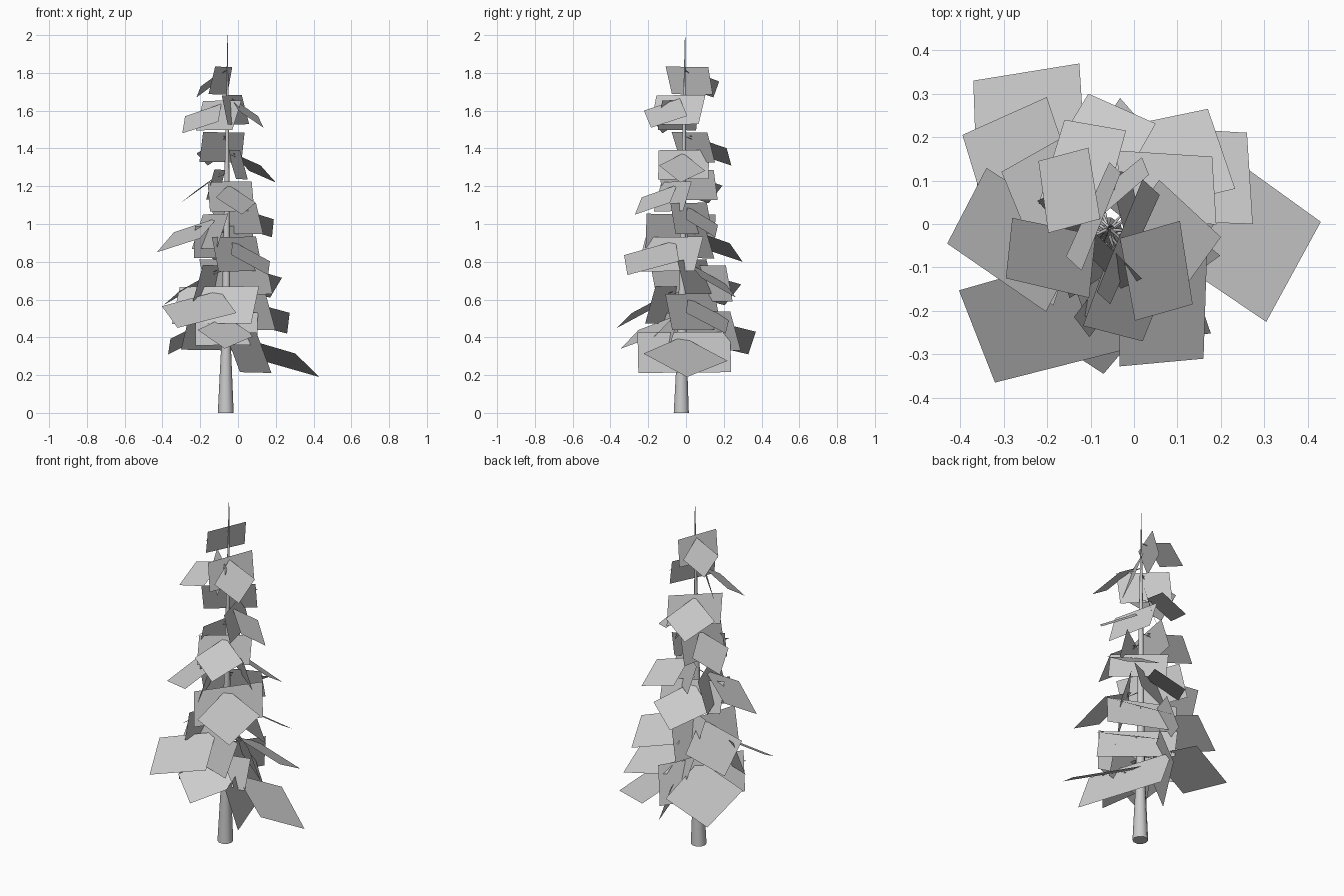
import bpy, bmesh, math
from mathutils import Vector

cube = bpy.data.objects.get("Cube")
if cube:
    bpy.data.objects.remove(cube, do_unlink=True)

grey = bpy.data.materials.new("plain_grey")
grey.use_nodes = True
grey.diffuse_color = (0.6, 0.6, 0.6, 1)
grey.node_tree.nodes["Principled BSDF"].inputs["Base Color"].default_value = (0.6, 0.6, 0.6, 1)

TRUNK_FOOT = Vector((-0.065, -0.025, 0))
TRUNK_TOP = Vector((-0.055, -0.005, 2))


def trunk_point(z):
    return TRUNK_FOOT.lerp(TRUNK_TOP, z / TRUNK_TOP.z)


def make_object(name, bm):
    mesh = bpy.data.meshes.new(name)
    bm.to_mesh(mesh)
    bm.free()
    mesh.materials.append(grey)
    obj = bpy.data.objects.new(name, mesh)
    bpy.context.collection.objects.link(obj)
    return obj


def add_tube(bm, rings, sides):
    """Loft a closed tube through (centre, radius) rings."""
    loops = []
    for centre, radius in rings:
        angles = [math.tau * i / sides for i in range(sides)]
        loops.append([bm.verts.new(centre + Vector((math.cos(a), math.sin(a), 0)) * radius)
                      for a in angles])
    for low, high in zip(loops, loops[1:]):
        for i in range(sides):
            j = (i + 1) % sides
            bm.faces.new((low[i], low[j], high[j], high[i])).smooth = True
    bm.faces.new(loops[0][::-1])
    bm.faces.new(loops[-1])


# Tapered trunk ending in a thin needle
bm = bmesh.new()
profile = [(0, 0.042), (0.35, 0.026), (0.7, 0.020), (1.2, 0.014), (1.7, 0.006), (2, 0.001)]
add_tube(bm, [(trunk_point(z), radius) for z, radius in profile], 10)
make_object("trunk", bm)

# Outer tip of every branch, from the crown down
TIPS = [
    (-.22, .145, 1.67), (.135, -.185, 1.51), (-.295, -.125, 1.48),
    (-.16, .24, 1.31), (.2, -.03, 1.22), (-.305, .12, 1.11),
    (.02, -.27, 1.05), (.18, .155, .93), (-.43, -.045, .85),
    (-.105, .3, .8), (.16, -.31, .73), (.17, .265, .61),
    (-.395, .205, .57), (-.32, -.365, .45), (.26, .21, .42),
    (-.07, -.345, .34), (-.37, .33, .31), (.43, .005, .19),
]

# Outline of the top foliage sheet as (outward, sideways, drop) fractions
TOP_SHEET = [(.13, 0, 0), (.72, -.45, .42), (1, 0, 1), (.42, .47, .6)]

foliage = bmesh.new()
twigs = bmesh.new()
for tip in map(Vector, TIPS):
    root = trunk_point(tip.z)
    reach = Vector((tip.x - root.x, tip.y - root.y, 0))
    drop = 0.09 + 0.25 * reach.length
    root.z = tip.z + drop
    side = Vector((-reach.y, reach.x, 0))

    def place(out, across, down):
        return root + reach * out + side * across - Vector((0, 0, drop * down))

    # The cross sheet turns further round the trunk near the crown
    turn = 0.14 * max(0, root.z - 1)
    cross_sheet = [(.02 - turn, .52, -.12), (.18 - turn / 2, .52, .88),
                   (.46, -.49, .9), (.3, -.49, -.1)]

    for sheet in (TOP_SHEET, cross_sheet):
        foliage.faces.new([foliage.verts.new(place(*corner)) for corner in sheet])
    add_tube(twigs, [(place(0, 0, 0), 0.005), (place(.28, 0, .2), 0.001)], 4)

make_object("foliage_sheets", foliage)
make_object("twigs", twigs)
